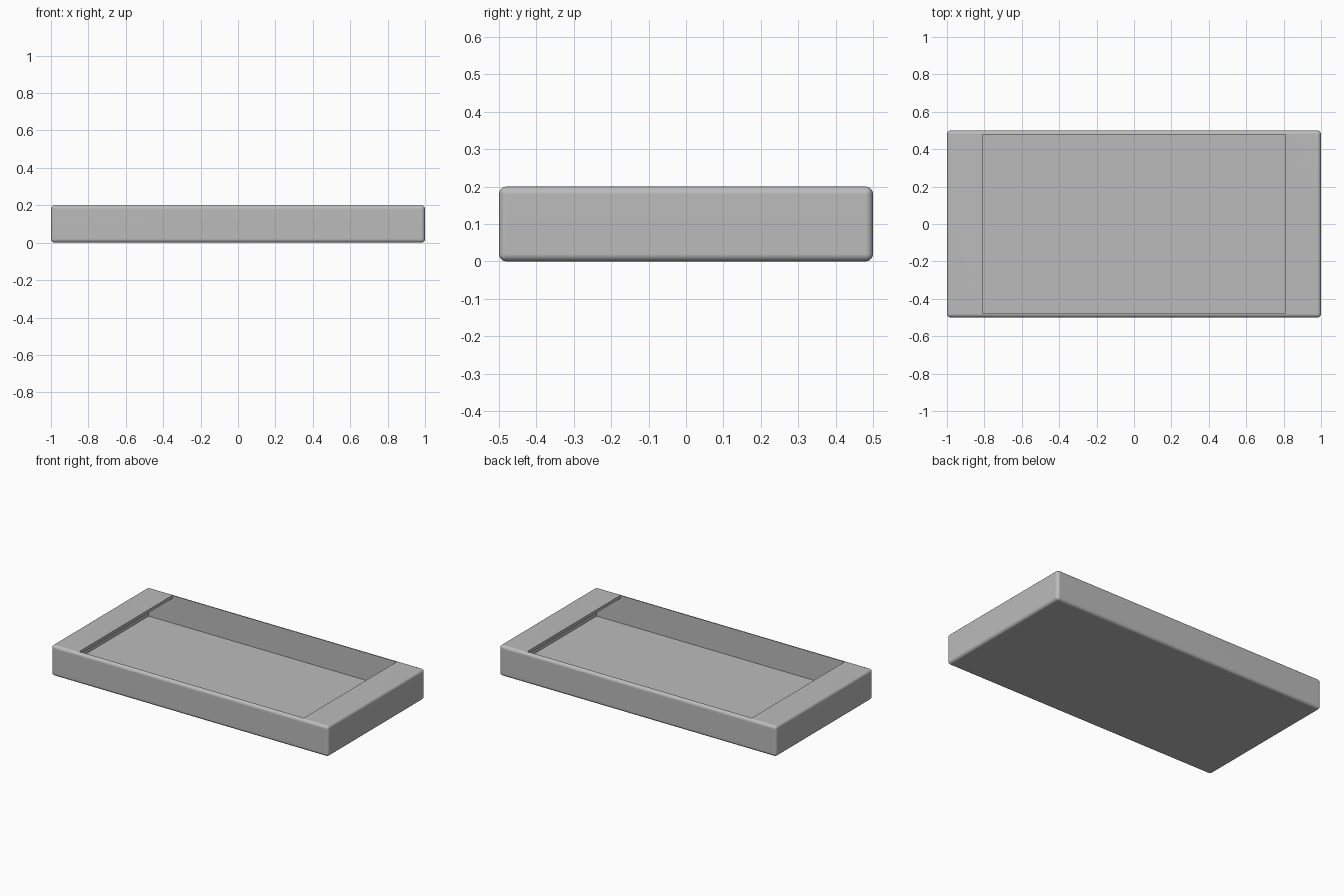
import bpy
import bmesh
import math

cube = bpy.data.objects.get("Cube")
if cube:
    bpy.data.objects.remove(cube, do_unlink=True)

LENGTH, WIDTH, HEIGHT = 2.0, 1.0, 0.2
WALL = 0.02           # shell thickness, also the edge rounding
SIDE = 0.021          # long wall thickness, just beyond the rounding
OPENING = 0.81        # half length of the top opening

grey = bpy.data.materials.new("plain grey")
grey.use_nodes = True
grey.diffuse_color = (0.5, 0.5, 0.5, 1)
grey.node_tree.nodes["Principled BSDF"].inputs["Base Color"].default_value = (0.5, 0.5, 0.5, 1)


def make_object(name, bm):
    bmesh.ops.recalc_face_normals(bm, faces=bm.faces)
    mesh = bpy.data.meshes.new(name)
    bm.to_mesh(mesh)
    bm.free()
    mesh.materials.append(grey)
    obj = bpy.data.objects.new(name, mesh)
    bpy.context.collection.objects.link(obj)
    return obj


# Outer block with rounded edges
bm = bmesh.new()
bmesh.ops.create_cube(bm, size=1)
for v in bm.verts:
    v.co = (v.co.x * LENGTH, v.co.y * WIDTH, (v.co.z + 0.5) * HEIGHT)
bmesh.ops.bevel(bm, geom=bm.edges[:], offset=WALL, segments=5,
                profile=0.5, affect='EDGES')
tray = make_object("tray", bm)

# Hollow: a stepped profile that runs under both end covers
half = LENGTH / 2 - WALL
roof = HEIGHT - WALL
right_side = [(half, WALL), (half, roof), (OPENING, roof), (OPENING, HEIGHT * 2)]
profile = right_side + [(-x, z) for x, z in reversed(right_side)]
depth = WIDTH / 2 - SIDE
bm = bmesh.new()
face = bm.faces.new([bm.verts.new((x, -depth, z)) for x, z in profile])
extruded = bmesh.ops.extrude_face_region(bm, geom=[face])
bmesh.ops.translate(bm, vec=(0, 2 * depth, 0),
                    verts=[g for g in extruded["geom"] if isinstance(g, bmesh.types.BMVert)])
cutter = make_object("hollow_cutter", bm)
cutter.hide_render = True

# Cut the hollow, then drop the cutter
bpy.ops.object.select_all(action='DESELECT')
tray.select_set(True)
bpy.context.view_layer.objects.active = tray
cut = tray.modifiers.new("hollow", 'BOOLEAN')
cut.operation = 'DIFFERENCE'
cut.solver = 'EXACT'
cut.object = cutter
bpy.ops.object.modifier_apply(modifier=cut.name)
bpy.data.objects.remove(cutter, do_unlink=True)

# Smooth rounded edges, flat broad faces
bpy.ops.object.shade_smooth_by_angle(angle=math.radians(30))
weighted = tray.modifiers.new("flat_faces", 'WEIGHTED_NORMAL')
weighted.keep_sharp = True
